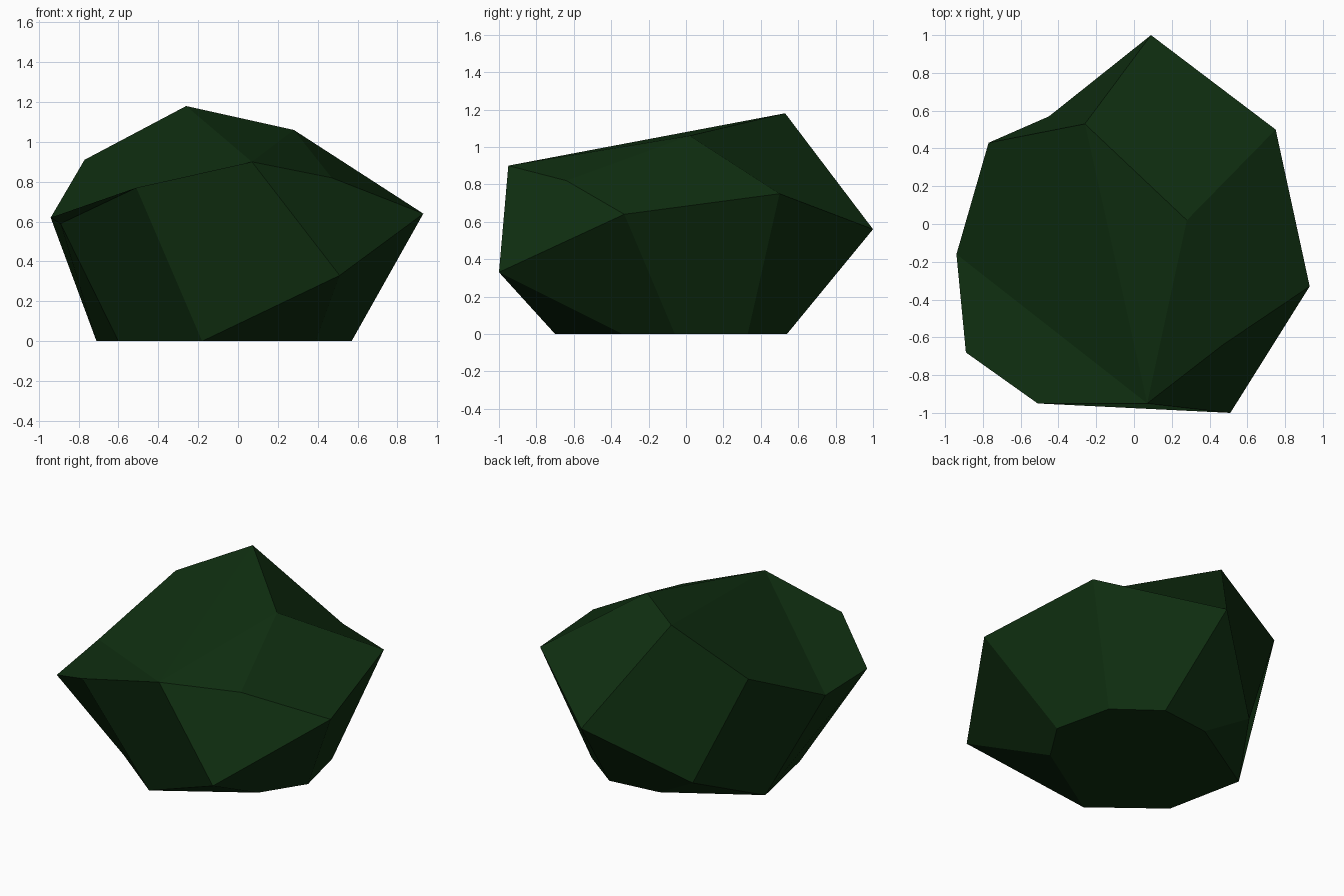
import bpy
import bmesh

default_cube = bpy.data.objects.get("Cube")
if default_cube:
    bpy.data.objects.remove(default_cube, do_unlink=True)

# Dark mossy green for the whole stone
moss = bpy.data.materials.new("dark_moss_green")
moss.use_nodes = True
colour = (0.005, 0.029, 0.0055, 1)
moss.diffuse_color = colour
moss.node_tree.nodes["Principled BSDF"].inputs["Base Color"].default_value = colour

# Upper corners of the boulder
corners = {
    "peak": (-.26, .53, 1.18),
    "crest": (.28, .02, 1.06),
    "brow": (.07, -.95, .9),
    "shoulder": (.47, -.64, .82),
    "left_tip": (.93, -.33, .64),
    "left_back": (.75, .5, .75),
    "back_tip": (.09, 1, .56),
    "back_hollow": (-.45, .57, .17),
    "right_back": (-.77, .43, .91),
    "right_tip": (-.94, -.16, .62),
    "right_front": (-.89, -.68, .59),
    "front_right": (-.51, -.95, .77),
    "front_tip": (.51, -1, .33),
}

# Footprint on the ground, going round from the front
footprint = {
    "foot_front": (-.18, -.7),
    "foot_front_left": (.39, -.34),
    "foot_left": (.57, -.06),
    "foot_back_left": (.48, .33),
    "foot_back": (.2, .54),
    "foot_back_right": (-.15, .5),
    "foot_right": (-.71, .16),
    "foot_front_right": (-.6, -.37),
}

# Facets, each named by the corners it joins
facets = [
    # crown
    "peak crest brow",
    "crest brow shoulder",
    "crest shoulder left_tip left_back",
    "peak right_back right_tip brow",
    "right_tip right_front front_right brow",
    "back_tip left_back crest peak",
    # sides
    "peak right_back back_hollow back_tip",
    "front_right foot_front front_tip brow",
    "front_tip left_tip shoulder brow",
    "front_right right_front foot_front_right foot_front",
    "right_front right_tip foot_right foot_front_right",
    "right_back right_tip foot_right back_hollow",
    "back_hollow foot_right foot_back_right",
    "back_tip back_hollow foot_back_right foot_back",
    "back_tip left_back foot_back_left foot_back",
    "left_back left_tip foot_left foot_back_left",
    "left_tip front_tip foot_front_left foot_left",
    "front_tip foot_front foot_front_left",
    # underside
    " ".join(footprint),
]

bm = bmesh.new()
verts = {name: bm.verts.new(point) for name, point in corners.items()}
for name, (x, y) in footprint.items():
    verts[name] = bm.verts.new((x, y, 0))
for facet in facets:
    bm.faces.new([verts[name] for name in facet.split()])
bmesh.ops.recalc_face_normals(bm, faces=bm.faces[:])

mesh = bpy.data.meshes.new("boulder")
bm.to_mesh(mesh)
bm.free()
mesh.materials.append(moss)
boulder = bpy.data.objects.new("boulder", mesh)
bpy.context.collection.objects.link(boulder)
